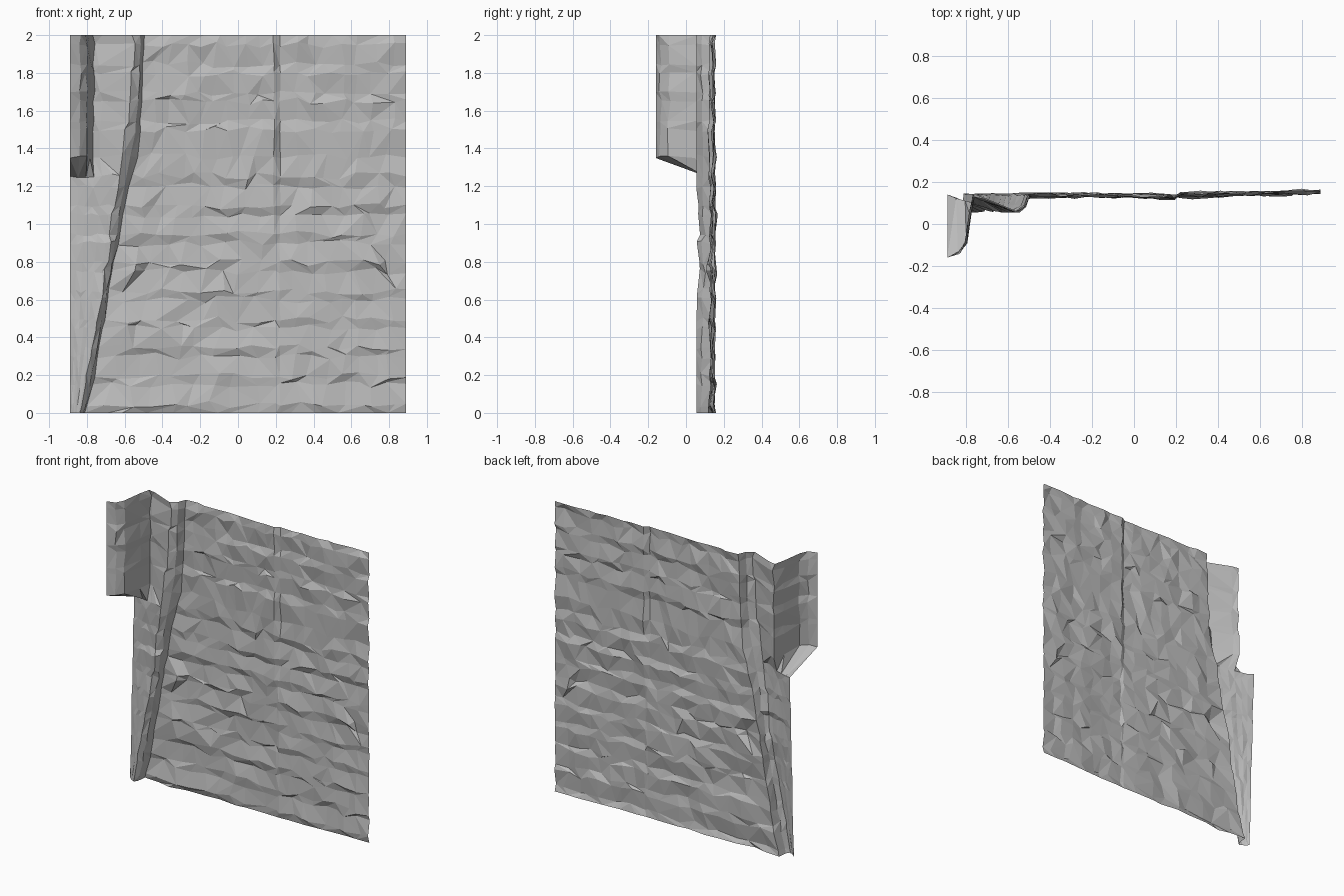
import bpy, bmesh, random
from mathutils import Vector

random.seed(7)
cube = bpy.data.objects.get("Cube")
if cube:
    bpy.data.objects.remove(cube)

HALF = 0.89           # half width of the cliff
TOP, LIP = 2.0, 1.355  # top edge and lower lip of the overhanging pillar


def lerp(a, b, t):
    return a + (b - a) * t


def sample(points, z):
    """Piecewise linear value along the height."""
    for (z0, v0), (z1, v1) in zip(points, points[1:]):
        if z <= z1:
            return lerp(v0, v1, (z - z0) / (z1 - z0))
    return points[-1][1]


# Slanting ridge: its crest and the foot of its step along the height
CREST = [(0, -.835), (.2, -.80), (.4, -.755), (.8, -.69), (1.15, -.65), (1.36, -.62), (1.6, -.565), (2, -.55)]
FOOT = [(0, -.81), (.2, -.76), (.4, -.725), (.8, -.655), (1.15, -.59), (1.36, -.53), (1.6, -.51), (2, -.495)]

# Plan outline of the pillar, from its outer edge into the gully
PILLAR = [(-.89, -.16), (-.835, -.135), (-.80, -.09), (-.78, .05), (-.765, .135)]

# Small outcrops on the wall: x, z, forward depth, radius
OUTCROPS = [(-.56, 1.0, .04, .09), (-.55, .76, .05, .09), (-.62, .47, .04, .10),
            (-.45, .47, .025, .10), (-.28, 1.68, .025, .08), (-.6, .06, .035, .14),
            (-.42, .06, .025, .1), (-.08, .22, .015, .12), (.3, .84, .015, .12)]


def wall_depth(x, z):
    step = .022 * min(1, max(0, (z - .85) / .25))
    y = .141 - .006 * (x + .5) if x < .2 else lerp(.132, .155, (x - .2) / .69)
    if x < .2:
        y -= step * max(0, 1 - (.2 - x) / .3) * .6
    else:
        y += step * max(0, 1 - (x - .2) / .4) * .6
    for bx, bz, depth, radius in OUTCROPS:
        d = ((x - bx) ** 2 + (z - bz) ** 2) ** .5
        y -= depth * max(0, 1 - d / radius)
    return y


def row_heights():
    """Alternate wide faces and narrow ledges, with the pillar lip as two rows."""
    rows, z, k = [0], 0, 0
    while z < TOP - .09:
        z += (.045, .105)[k % 2]
        k += 1
        if not 1.20 < z < 1.42 and z < TOP - .03:
            rows.append(z)
    return sorted(rows + [1.255, LIP, TOP])


def build_row(k, z):
    """One horizontal line of the rock surface, from outer left to far right."""
    edge = z in (0, TOP)
    crest, foot = sample(CREST, z), sample(FOOT, z)
    pts = []

    def add(x, y, dx=0, dy=0, dz=0):
        dz = 0 if edge else dz
        pts.append(Vector((x + random.uniform(-dx, dx), y + random.uniform(-dy, dy),
                           z + random.uniform(-dz, dz))))

    # Pillar, or the sloping back of the ridge underneath it
    crest_y = .055 + (.02 if .5 < z < 1.2 else 0) * random.random()
    back_y = lerp(.095, .14, min(1, z / 1.25))
    for i, (px, py) in enumerate(PILLAR):
        if z >= LIP:
            add(px, py, .008 if i else 0, .008 if i else 0, .008)
        else:
            t = i / 6
            add(lerp(-HALF, crest, t), lerp(back_y, crest_y, t), 0, .004, .01)
    if z >= LIP:
        add(-.725, .118, .012, .008, .01)
    else:
        add(lerp(-HALF, crest, .88), lerp(back_y, crest_y, .88), 0, .004, .01)

    # Crest and step of the ridge
    add(crest, crest_y, .012 if z > .3 else .004, 0, .015)
    add(lerp(crest, foot, .65), lerp(crest_y, .14, .35), .008 if z > .3 else 0, .008, .015)

    # Main wall, split by the vertical crack
    crack = .19 if z > .9 else .2
    xs = [lerp(foot, crack, i / 9) for i in range(10)]
    xs += [lerp(.222, HALF, i / 8) for i in range(9)]
    for i, x in enumerate(xs):
        fixed = i in (0, 9, 10, 18)
        ledge = (.008 if k % 2 else -.006) * random.random() * (-1.3 if x > .2 else -1)
        add(x, wall_depth(x, z) + ledge, .004 if fixed and i < 18 else 0 if fixed else .03,
            .004 if fixed else .009, .012 if fixed else .02)
    return pts


# Rock sheet with randomly turned triangle facets
bm = bmesh.new()
grid = [[bm.verts.new(p) for p in build_row(k, z)] for k, z in enumerate(row_heights())]
for low, high in zip(grid, grid[1:]):
    for a, b, c, d in zip(low, low[1:], high[1:], high):
        tris = ((a, b, c), (a, c, d)) if random.random() < .5 else ((a, b, d), (b, c, d))
        for tri in tris:
            bm.faces.new(tri)

mesh = bpy.data.meshes.new("cliff_wall")
bm.to_mesh(mesh)
bm.free()

rock = bpy.data.materials.new("grey_rock")
rock.use_nodes = True
grey = (.5, .5, .5, 1)
rock.diffuse_color = grey
rock.node_tree.nodes["Principled BSDF"].inputs["Base Color"].default_value = grey
mesh.materials.append(rock)

cliff = bpy.data.objects.new("cliff_wall", mesh)
bpy.context.collection.objects.link(cliff)
